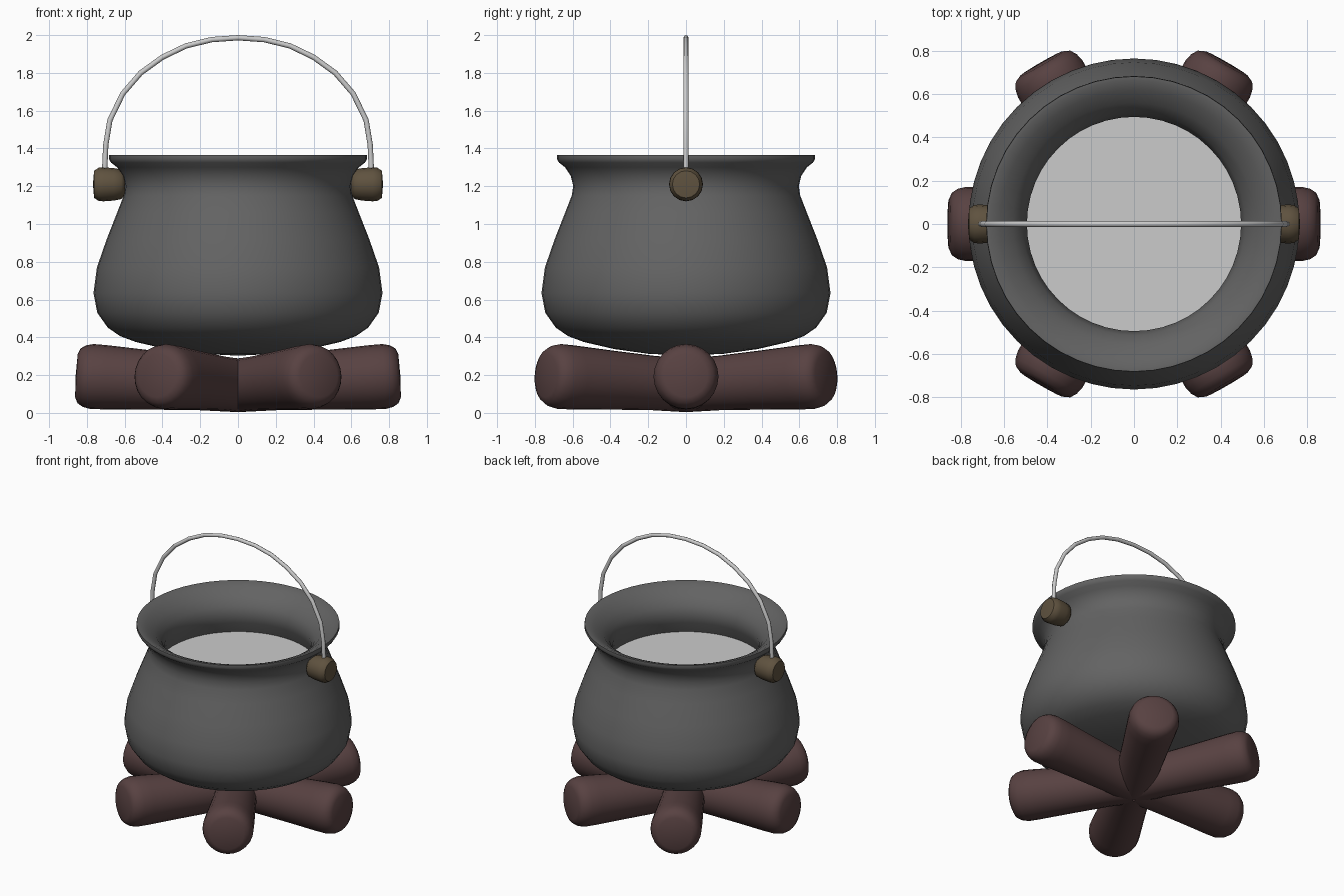
import bpy, bmesh
from math import radians, atan2, pi
from mathutils import Matrix, Vector

if "Cube" in bpy.data.objects:
    bpy.data.objects.remove(bpy.data.objects["Cube"])


def material(name, rgb):
    mat = bpy.data.materials.new(name)
    mat.diffuse_color = (*rgb, 1)
    mat.use_nodes = True
    mat.node_tree.nodes["Principled BSDF"].inputs["Base Color"].default_value = mat.diffuse_color
    return mat


def lathe(name, profile, steps, mat=None, matrix=Matrix(), angle=50):
    """Spin a (radius, height) profile around local z."""
    bm = bmesh.new()
    verts = [bm.verts.new((r, 0, z)) for r, z in profile]
    edges = [bm.edges.new(pair) for pair in zip(verts, verts[1:])]
    bmesh.ops.spin(bm, geom=verts + edges, cent=(0, 0, 0), axis=(0, 0, 1),
                   angle=2 * pi, steps=steps)
    bmesh.ops.remove_doubles(bm, verts=bm.verts, dist=1e-4)
    bmesh.ops.recalc_face_normals(bm, faces=bm.faces)
    mesh = bpy.data.meshes.new(name)
    bm.to_mesh(mesh)
    bm.free()
    mesh.shade_smooth()
    mesh.set_sharp_from_angle(angle=radians(angle))
    if mat:
        mesh.materials.append(mat)
    obj = bpy.data.objects.new(name, mesh)
    obj.matrix_world = matrix
    bpy.context.collection.objects.link(obj)
    return obj


iron = material("iron", (0.125, 0.125, 0.125))
bark = material("bark", (0.098, 0.054, 0.054))
wood = material("wood", (0.115, 0.085, 0.05))

# Pot: outer wall up to the rim, then the inner wall back down
outer = [(0, 0.303), (0.2, 0.313), (0.38, 0.338), (0.54, 0.375), (0.625, 0.407),
         (0.69, 0.452), (0.745, 0.53), (0.765, 0.635), (0.747, 0.77),
         (0.695, 0.92), (0.64, 1.06), (0.605, 1.15), (0.597, 1.2),
         (0.61, 1.255), (0.64, 1.3), (0.672, 1.325), (0.684, 1.345), (0.682, 1.365)]
inner = [(0.665, 1.365), (0.62, 1.345), (0.56, 1.305), (0.515, 1.25), (0.495, 1.19),
         (0.505, 1.13), (0.54, 1.04), (0.6, 0.88), (0.655, 0.72), (0.66, 0.6),
         (0.6, 0.5), (0.4, 0.43), (0, 0.4)]
lathe("pot", outer + inner, 48, iron, angle=60)

# Liquid surface inside the neck
lathe("liquid", [(0, 1.05), (0.537, 1.05)], 48)

# Six logs fanned out from the centre, rising slightly outward
log_profile = [(0, 0), (0.142, 0), (0.144, 0.2), (0.156, 0.45), (0.17, 0.7),
               (0.172, 0.775), (0.163, 0.815), (0.145, 0.843), (0.115, 0.857), (0, 0.861)]
tilt = pi / 2 - atan2(0.052, 0.86)
for i in range(6):
    place = (Matrix.Translation((0, 0, 0.146)) @ Matrix.Rotation(i * pi / 3, 4, 'Z')
             @ Matrix.Rotation(tilt, 4, 'Y'))
    lathe(f"log_{i + 1}", log_profile, 24, bark, place)

# Pegs on both sides of the neck
peg_profile = [(0, 0), (0.055, 0), (0.078, 0.02), (0.086, 0.06), (0.09, 0.115),
               (0.088, 0.14), (0.072, 0.164), (0, 0.17)]
for side, name in ((1, "right_peg"), (-1, "left_peg")):
    place = (Matrix.Translation((side * 0.598, 0, 1.21))
             @ Matrix.Rotation(side * pi / 2, 4, 'Y'))
    lathe(name, peg_profile, 16, wood, place)

# Wire handle arching over the pot
half = [(0.706, 1.22), (0.705, 1.31), (0.7, 1.42), (0.678, 1.55), (0.61, 1.69),
        (0.515, 1.80), (0.4, 1.883), (0.275, 1.943), (0.14, 1.976)]
path = [(-x, z) for x, z in half] + [(0, 1.986)] + half[::-1]
curve = bpy.data.curves.new("handle", 'CURVE')
curve.dimensions = '3D'
curve.bevel_depth = 0.014
curve.bevel_resolution = 2
curve.use_fill_caps = True
spline = curve.splines.new('POLY')
spline.points.add(len(path) - 1)
for point, (x, z) in zip(spline.points, path):
    point.co = (x, 0, z, 1)
spline.use_smooth = True
bpy.context.collection.objects.link(bpy.data.objects.new("handle", curve))
